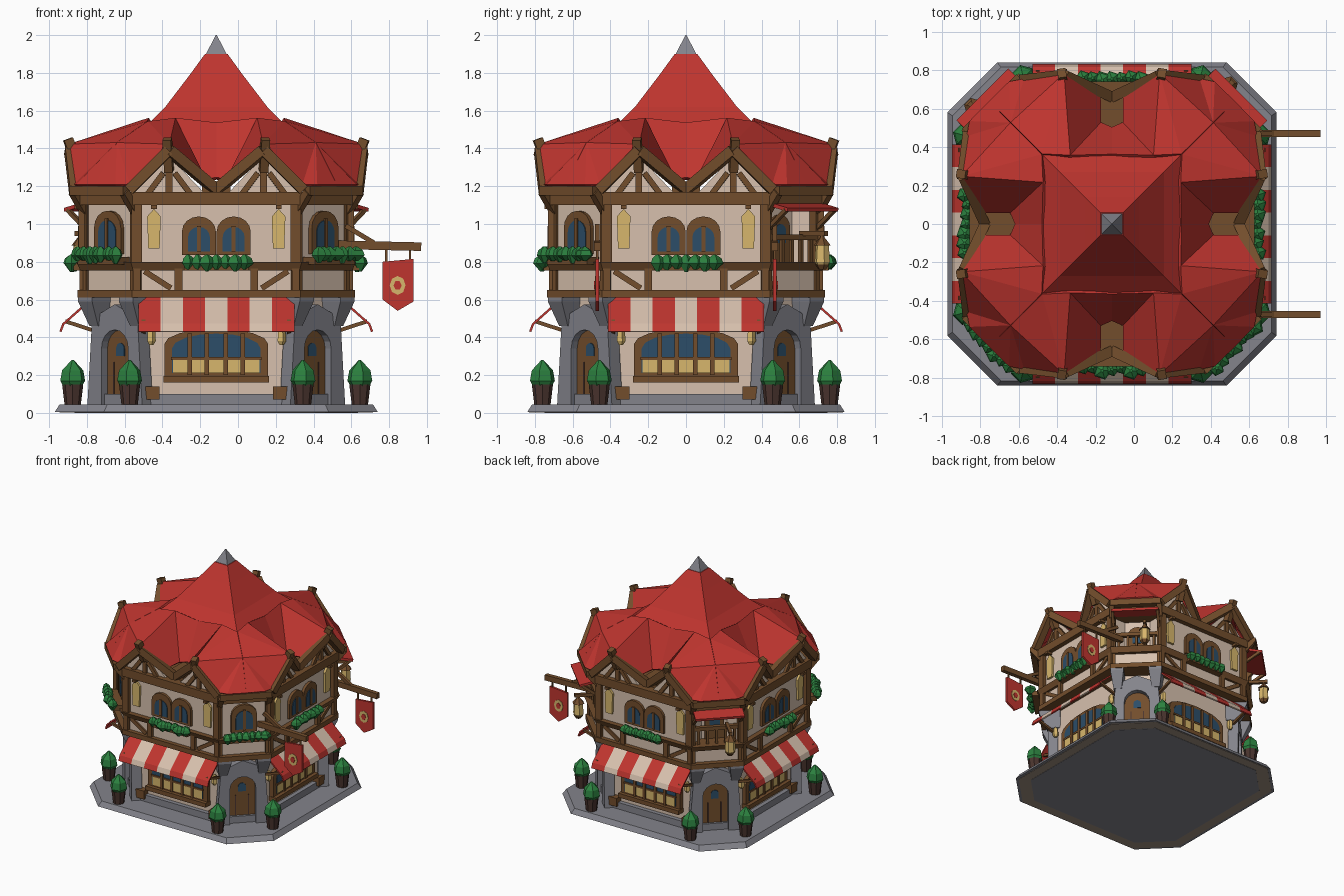
import bpy, bmesh, math, random
from mathutils import Matrix, Vector

if "Cube" in bpy.data.objects:
    bpy.data.objects.remove(bpy.data.objects["Cube"])
random.seed(4)

def mat(name, r, g, b):
    m = bpy.data.materials.new(name)
    m.diffuse_color = (r, g, b, 1)
    m.use_nodes = True
    m.node_tree.nodes["Principled BSDF"].inputs["Base Color"].default_value = m.diffuse_color
    return m
RED = mat("roof red", .52, .035, .028)
CREAM = mat("plaster cream", .68, .53, .42)
WOOD = mat("timber brown", .17, .075, .025)
STONE = mat("stone grey", .23, .23, .26)
GREEN = mat("leaf green", .025, .22, .05)
BLUE = mat("glass blue", .025, .075, .14)
GOLD = mat("lantern gold", .68, .47, .15)
POT = mat("pot dark brown", .07, .035, .028)
SAND = mat("footing sand", .34, .27, .21)

CENTRE = Matrix.Translation((-.115, 0, 0))
SIDES = [CENTRE @ Matrix.Rotation(math.radians(90 * k), 4, 'Z') for k in range(4)]
CORNERS = [CENTRE @ Matrix.Rotation(math.radians(45 + 90 * k), 4, 'Z') for k in range(4)]
M = CENTRE          # current placement; local coordinates are (u along wall, d outward, z)

def make(name, verts, faces, mats, rule=None, flip=True, thick=0):
    """Mesh object from (u, d, z) points in the current placement."""
    me = bpy.data.meshes.new(name)
    me.from_pydata([M @ Vector((u, -d if flip else d, z)) for u, d, z in verts], [], faces)
    mats = mats if isinstance(mats, list) else [mats]
    for m in mats:
        me.materials.append(m)
    if rule:
        for p in me.polygons:
            p.material_index = rule(p.index)
    bm = bmesh.new()
    bm.from_mesh(me)
    bmesh.ops.recalc_face_normals(bm, faces=bm.faces)
    bm.to_mesh(me)
    bm.free()
    ob = bpy.data.objects.new(name, me)
    bpy.context.collection.objects.link(ob)
    if thick:
        s = ob.modifiers.new("thickness", 'SOLIDIFY')
        s.thickness, s.offset = thick, 0
    return ob

def loft(name, loops, mats, flip=True):
    n, k = len(loops[0]), len(loops)
    faces = [(r*n+i, r*n+(i+1) % n, (r+1)*n+(i+1) % n, (r+1)*n+i) for r in range(k-1) for i in range(n)]
    faces += [tuple(range(n)), tuple(range((k-1)*n, k*n))]
    return make(name, [p for l in loops for p in l], faces, mats, flip=flip)

def slab(name, pts, z0, z1, m, grow=1):
    return loft(name, [[(x, y, z0) for x, y in pts], [(x*grow, y*grow, z1) for x, y in pts]], m, False)

def plate(name, pts, d0, d1, m):
    return loft(name, [[(u, d, z) for u, z in pts] for d in (d0, d1)], m)

def box(name, u0, u1, d0, d1, z0, z1, m):
    return plate(name, [(u0, z0), (u1, z0), (u1, z1), (u0, z1)], d0, d1, m)

def beam(name, a, b, w, h, m=None):
    a, b = Vector(a), Vector(b)
    t = (b - a).normalized()
    s = t.cross(Vector((0, 0, 1)))
    s = s.normalized() if s.length > .01 else Vector((1, 0, 0))
    q = s.cross(t)
    sec = [s*w/2*i + q*h/2*j for i, j in ((-1, -1), (1, -1), (1, 1), (-1, 1))]
    return loft(name, [[tuple(p + o) for o in sec] for p in (a, b)], m or WOOD)

def lathe(name, u, d, prof, m, n=6):
    return loft(name, [[(u + r*math.cos(6.2832*i/n), d + r*math.sin(6.2832*i/n), z) for i in range(n)] for r, z in prof], m)

def arch(u, w, z0, z1, rise, n=8):
    return [(u+w, z0)] + [(u+w*math.cos(math.pi*i/n), z1-rise+rise*math.sin(math.pi*i/n)) for i in range(n+1)] + [(u-w, z0)]

def octo(h, c, notch=0, hy=None):
    k, e = h-c, hy or h
    back = lambda s: [(s*(h-notch), k), (s*k, h-notch)] if notch else []
    return [(k, -e), (h, -e+c), (h, e-c)] + back(1) + [(k, e), (-k, e)] + back(-1)[::-1] + [(-h, e-c), (-h, -e+c), (-k, -e)]

def foliage(name, half, d, z):
    for i in range(7):
        u = half*(i/3 - 1)
        r = .042 + random.uniform(-.008, .008)
        lathe(name, u, d + random.uniform(-.012, .012), [(.01, z-.035-random.uniform(0, .02)), (r, z-.008), (r*.8, z+.018), (.008, z+.038)], GREEN, 5)

# --- stacked body: pavement, shop floor, bands, upper floor
slab("pavement", octo(.855, .26, hy=.84), .005, .045, STONE, .97)
slab("footing_rim", octo(.83, .255), .002, .02, SAND)
slab("pavement_underside", octo(.75, .23), 0, .01, STONE)
slab("plinth", octo(.635, .23), .04, .1, STONE)
slab("shop_walls", octo(.6, .22), .09, .62, CREAM)
slab("floor_band", octo(.735, .29), .61, .65, WOOD)
slab("jetty_wall", octo(.70, .28), .65, .76, CREAM)
slab("sill_band", octo(.72, .28), .755, .80, WOOD, 1.03)
slab("upper_walls", octo(.70, .28, .14), .80, 1.12, CREAM)
slab("eaves_band", octo(.74, .28), 1.10, 1.17, WOOD)

# --- upper roof: concave square spire with stone tip
sq = lambda r, z: [(r, r, z), (-r, r, z), (-r, -r, z), (r, -r, z)]
loft("spire_roof", [sq(.37, 1.52), sq(.27, 1.62), sq(.14, 1.79), sq(.06, 1.90)], RED)
loft("spire_tip", [sq(.062, 1.885), sq(.003, 2.0)], STONE)

for M in SIDES:
    # lower roof: two gablets per side with a notched valley, plus half of the corner hips
    roof = []
    for s in (1, -1):
        roof += [(0, .35, 1.53), (s*.22, .35, 1.55), (s*.36, .36, 1.53), (0, .49, 1.24), (s*.065, .52, 1.23), (s*.07, .66, 1.24),
                 (s*.25, .775, 1.41), (s*.45, .745, 1.2), (s*.53, .73, 1.2), (s*.52, .52, 1.42), (s*.63, .63, 1.2)]
    faces = []
    for b in (0, 11):
        faces += [tuple(b+i for i in f) for f in ((0, 3, 4, 1), (1, 4, 5, 6), (1, 6, 2), (2, 6, 9), (6, 7, 9), (7, 8, 9), (8, 10, 9))]
    make("lower_roof", roof, faces, RED, thick=.03)
    box("valley_timber", -.075, .075, .46, .67, 1.16, 1.21, WOOD)
    for s in (1, -1):
        plate("gablet_wall", [(s*.05, 1.15), (s*.45, 1.15), (s*.25, 1.36)], .68, .70, CREAM)
        beam("barge_inner", (0, .66, 1.18), (s*.25, .775, 1.39), .055, .055)
        beam("barge_outer", (s*.25, .775, 1.39), (s*.46, .75, 1.18), .055, .055)
        beam("gablet_post", (s*.25, .705, 1.15), (s*.25, .705, 1.36), .035, .03)
        beam("gablet_brace", (s*.13, .705, 1.15), (s*.22, .71, 1.27), .03, .03)
        beam("gablet_brace", (s*.37, .705, 1.15), (s*.28, .71, 1.27), .03, .03)
        beam("ridge_finial", (s*.25, .72, 1.28), (s*.26, .785, 1.45), .045, .05)
        # upper timbering
        beam("corner_post", (s*.42, .705, .79), (s*.42, .705, 1.12), .055, .05)
        for u in (.2, .42):
            beam("jetty_stud", (s*u, .705, .64), (s*u, .705, .77), .04, .04)
        beam("jetty_brace", (s*.24, .705, .66), (s*.38, .705, .75), .02, .03)
        # paired arched windows
        plate("window_frame", arch(s*.092, .09, .835, 1.04, .08), .69, .722, WOOD)
        plate("window_glass", arch(s*.092, .058, .855, .985, .055), .70, .727, BLUE)
        beam("window_bar", (s*.092, .728, .855), (s*.092, .728, .99), .022, .008)
        # hanging wall lanterns
        plate("wall_lantern", [(s*.33-.03, .87), (s*.33+.03, .87), (s*.33+.036, 1.04), (s*.33, 1.08), (s*.33-.036, 1.04)], .70, .718, GOLD)
        beam("lantern_bracket", (s*.33, .70, 1.09), (s*.33, .75, 1.09), .03, .02)
        # shop front details
        box("post_foot", s*.345-.045, s*.345+.045, .6, .655, .07, .14, WOOD)
        lathe("shop_lantern", s*.345, .64, [(.012, .36), (.025, .38), (.022, .43), (.005, .45)], GOLD, 5)
        beam("awning_strut", (s*.385, .60, .42), (s*.385, .80, .485), .02, .02)
    foliage("window_box_plants", .15, .755, .80)
    box("window_box", -.17, .17, .71, .755, .755, .795, WOOD)
    # display window
    plate("display_frame", [(-.275, .17), (.275, .17)] + arch(0, .275, .2, .445, .08)[1:-1], .59, .635, WOOD)
    plate("display_glass", [(-.235, .21), (.235, .21)] + arch(0, .235, .25, .42, .08)[1:-1], .60, .64, BLUE)
    box("display_goods", -.23, .23, .60, .643, .21, .285, GOLD)
    for u in (-.14, -.05, .05, .14):
        beam("display_bar", (u, .645, .2), (u, .645, .42), .024, .012)
    box("display_shelf", -.24, .24, .6, .648, .28, .295, WOOD)
    box("display_sill", -.28, .28, .6, .665, .16, .195, WOOD)
    # striped awning
    prof = [(.63, .63), (.72, .55), (.81, .47), (.825, .43)]
    verts = [(-.413 + .118*i, d, z) for i in range(8) for d, z in prof]
    quads = [(4*i+j, 4*i+j+1, 4*i+j+5, 4*i+j+4) for i in range(7) for j in range(3)]
    make("striped_awning", verts, quads, [RED, CREAM], rule=lambda f: (f // 3) % 2, thick=.012)

for k, M in enumerate(CORNERS):
    # stone doorway and arched door
    outer = [(.205, .04), (.185, .3), (.17, .50), (0, .575), (-.17, .50), (-.185, .3), (-.205, .04)]
    plate("stone_doorway", outer + arch(0, .1, .04, .44, .1)[::-1], .68, .76, STONE)
    plate("door", arch(0, .105, .04, .445, .1), .68, .715, WOOD)
    plate("door_window", arch(0, .03, .30, .37, .03), .70, .72, BLUE)
    for u in (-.05, .05):
        box("door_gap", u-.004, u+.004, .70, .719, .06, .27, POT)
    for s in (1, -1):
        loft("stone_capital", [[(s*a, d0, z), (s*b, d0, z), (s*b, d1, z), (s*a, d1, z)] for a, b, d0, d1, z in
             ((.12, .185, .66, .765, .46), (.10, .205, .66, .83, .59), (.10, .205, .66, .83, .615))], STONE)
        # potted shrubs
        u, d = s*.213, .862
        lathe("plant_pot", u, d, [(.042, .035), (.056, .15)], POT, 8)
        lathe("shrub", u, d, [(.05, .14), (.068, .17), (.058, .225), (.006, .28)], GREEN, 6)
        beam("corner_wall_post", (s*.19, .785, .64), (s*.19, .785, 1.12), .05, .05)
        beam("eaves_bracket", (s*.19, .79, 1.06), (s*.19, .88, 1.17), .04, .04)
    beam("hip_eaves_beam", (-.20, .875, 1.175), (.20, .875, 1.175), .05, .05)
    if k in (0, 3):
        # front corners: arched window with flower box
        plate("corner_window_frame", arch(0, .10, .84, 1.07, .09), .78, .815, WOOD)
        plate("corner_window_glass", arch(0, .066, .865, 1.02, .065), .79, .82, BLUE)
        beam("corner_window_bar", (0, .822, .86), (0, .822, 1.03), .02, .01)
        box("corner_flower_box", -.15, .15, .80, .89, .785, .825, WOOD)
        foliage("corner_plants", .145, .905, .842)
    else:
        # back corners: recessed balcony with railing, small awning and lantern
        plate("balcony_door", arch(0, .075, .80, 1.05, .07), .68, .705, WOOD)
        plate("balcony_glass", arch(0, .04, .90, 1.0, .04), .69, .71, BLUE)
        beam("balcony_rail", (-.2, .79, .93), (.2, .79, .93), .035, .03)
        for i in range(-2, 3):
            beam("baluster", (i*.07, .79, .79), (i*.07, .79, .93), .02, .02)
        make("balcony_awning", [(-.19, .79, 1.11), (.19, .79, 1.11), (.19, .95, 1.075), (-.19, .95, 1.075)], [(0, 1, 2, 3)], RED, thick=.02)
        for s in (1, -1):
            beam("balcony_strut", (s*.18, .79, .97), (s*.18, .93, 1.075), .022, .022)
        beam("lantern_arm", (.08, .78, .95), (.08, .97, .95), .025, .025)
        lathe("lantern_body", .08, .94, [(.03, .78), (.042, .80), (.036, .89)], GOLD, 6)
        lathe("lantern_cap", .08, .94, [(.048, .885), (.012, .93), (.008, .96)], WOOD, 6)
        lathe("lantern_base", .08, .94, [(.02, .76), (.04, .785)], WOOD, 6)

# --- banners on beams on the right side
M = Matrix.Identity(4)
for y in (.47, -.47):
    d = -y
    beam("sign_beam", (.52, d, .89), (.97, d, .88), .035, .045)
    beam("sign_brace", (.57, d, .99), (.72, d, .90), .025, .025)
    plate("banner", [(.765, .80), (.93, .815), (.93, .59), (.845, .54), (.765, .60)], d-.009, d+.009, RED)
    plate("banner_emblem", [(.845+.042*math.cos(i*math.pi/4), .675+.05*math.sin(i*math.pi/4)) for i in range(8)], d-.013, d+.013, GOLD)
    plate("emblem_centre", [(.845+.022*math.cos(i*math.pi/3), .675+.026*math.sin(i*math.pi/3)) for i in range(6)], d-.016, d+.016, RED)
    for x in (.785, .91):
        beam("banner_hook", (x, d, .80), (x, d, .88), .012, .012)
